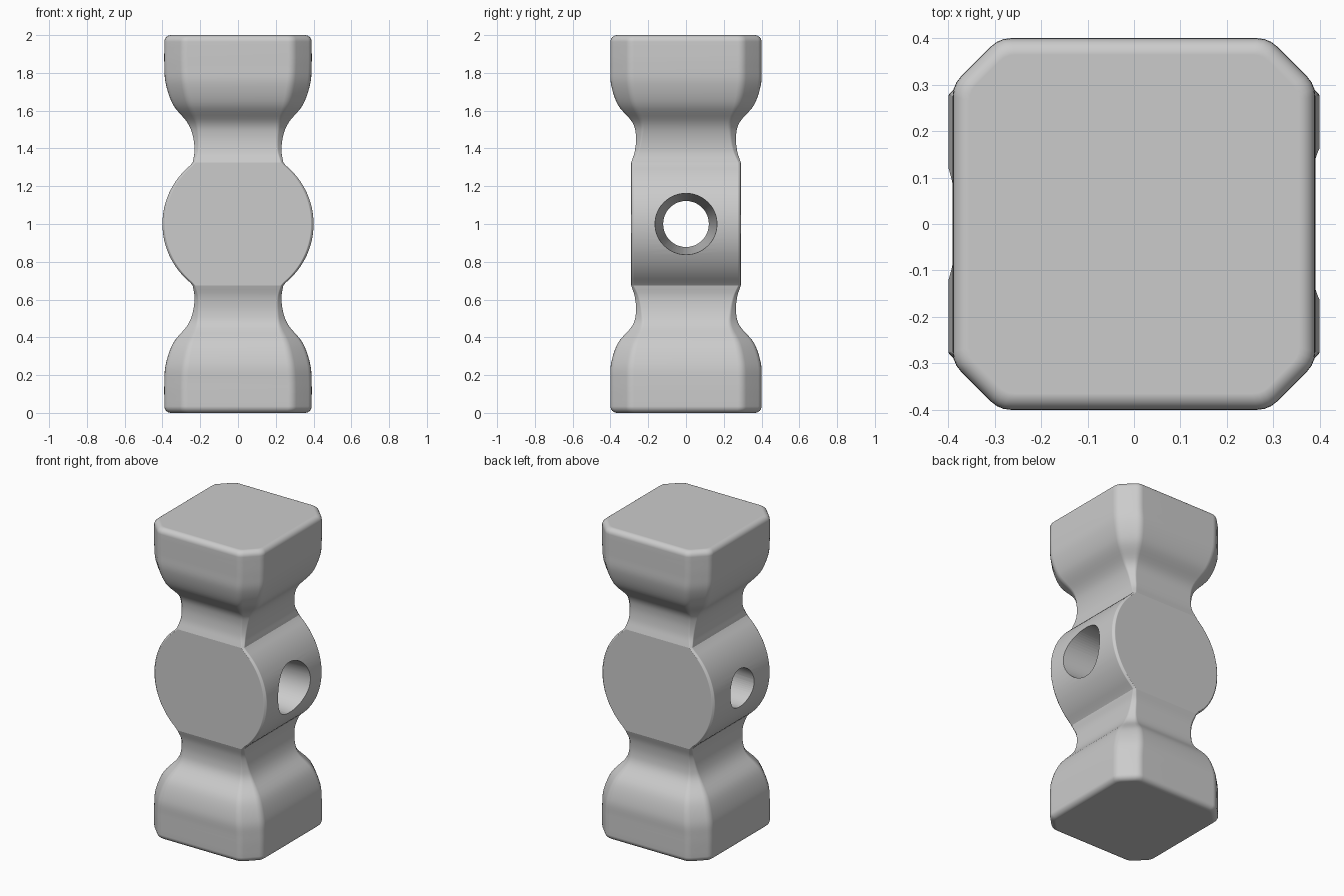
import bpy, bmesh, math
from mathutils import Vector

cube = bpy.data.objects.get("Cube")
if cube:
    bpy.data.objects.remove(cube)

steel = bpy.data.materials.new("grey steel")
steel.use_nodes = True
colour = (0.6, 0.6, 0.6, 1)
steel.diffuse_color = colour
steel.node_tree.nodes["Principled BSDF"].inputs["Base Color"].default_value = colour

# Neck and striking face profile: height from centre, half width, half depth, chamfer
KEYS = [(.325, .24, .29, .012), (.39, .23, .27, .02), (.47, .24, .265, .03),
        (.54, .27, .285, .05), (.63, .343, .36, .085), (.74, .382, .397, .1),
        (.84, .39, .4, .1), (.96, .39, .4, .1)]
FILLET = 0.035
EYE_R = 0.4


def smooth_path(keys, steps):
    """Catmull-Rom curve through the keys."""
    pts = [Vector(k) for k in keys]
    pts = [2 * pts[0] - pts[1]] + pts + [2 * pts[-1] - pts[-2]]
    out = []
    for a, b, c, d in zip(pts, pts[1:], pts[2:], pts[3:]):
        for i in range(steps):
            t = i / steps
            out.append(0.5 * (2 * b + (c - a) * t + (2 * a - 5 * b + 4 * c - d) * t * t
                              + (3 * b - a - 3 * c + d) * t ** 3))
    return out


def ring_points(hx, hy, c):
    """Chamfered rectangle with softened corners."""
    octagon = []
    for sx, sy in ((1, 1), (-1, 1), (-1, -1), (1, -1)):
        pair = [Vector((sx * hx, sy * (hy - c))), Vector((sx * (hx - c), sy * hy))]
        octagon += pair if sx * sy > 0 else pair[::-1]
    out = []
    for i, p in enumerate(octagon):
        before = p + (octagon[i - 1] - p).normalized() * c * 0.25
        after = p + (octagon[(i + 1) % 8] - p).normalized() * c * 0.25
        for t in (0, 0.33, 0.67, 1):
            out.append(before * (1 - t) ** 2 + 2 * p * t * (1 - t) + after * t * t)
    return out


# Upper half sections: round eye block, neck, head, rounded rim
neck_z = KEYS[0][0]
a_max = math.asin(neck_z / EYE_R)
upper = []
for i in range(14):
    a = a_max * i / 14
    upper.append((EYE_R * math.sin(a), EYE_R * math.cos(a), .29, .012))
junction = len(upper)
upper += [tuple(v) for v in smooth_path(KEYS, 5)]
for i in range(7):
    a = math.pi / 2 * i / 6
    inset = FILLET * (1 - math.cos(a))
    upper.append((1 - FILLET + FILLET * math.sin(a), .39 - inset, .4 - inset, .1 - .59 * inset))
sections = [(-s[0], *s[1:]) for s in reversed(upper[1:])] + upper
middle = len(upper) - 1

# Loft the hammer head
bm = bmesh.new()
rings = [[bm.verts.new((p.x, p.y, 1 + z)) for p in ring_points(hx, hy, c)]
         for z, hx, hy, c in sections]
for low, high in zip(rings, rings[1:]):
    n = len(low)
    for i in range(n):
        j = (i + 1) % n
        bm.faces.new((low[i], low[j], high[j], high[i]))
bm.faces.new(rings[0][::-1])
bm.faces.new(rings[-1])
for k in (middle - junction, middle + junction):
    for i in range(len(rings[k])):
        bm.edges.get((rings[k][i - 1], rings[k][i])).smooth = False
bmesh.ops.recalc_face_normals(bm, faces=bm.faces)
mesh = bpy.data.meshes.new("hammer_head")
bm.to_mesh(mesh)
bm.free()
mesh.materials.append(steel)
head = bpy.data.objects.new("hammer_head", mesh)
bpy.context.collection.objects.link(head)

# Tapered handle hole, wider on the +x side
bpy.ops.mesh.primitive_cone_add(vertices=64, radius1=.110, radius2=.175, depth=1.2,
                                location=(0, 0, 1), rotation=(0, math.pi / 2, 0))
cutter = bpy.context.object
cutter.name = "handle_hole_cutter"
cutter.hide_render = True
cutter.data.materials.append(steel)
cut = head.modifiers.new("handle_hole", 'BOOLEAN')
cut.operation = 'DIFFERENCE'
cut.solver = 'EXACT'
cut.object = cutter
bpy.ops.object.select_all(action='DESELECT')
head.select_set(True)
bpy.context.view_layer.objects.active = head
bpy.ops.object.modifier_apply(modifier=cut.name)
bpy.data.objects.remove(cutter)

# Smooth curves, crisp edges, flat faces
bpy.ops.object.shade_smooth_by_angle(angle=math.radians(30))
weighted = head.modifiers.new("flat_faces", 'WEIGHTED_NORMAL')
weighted.keep_sharp = True
